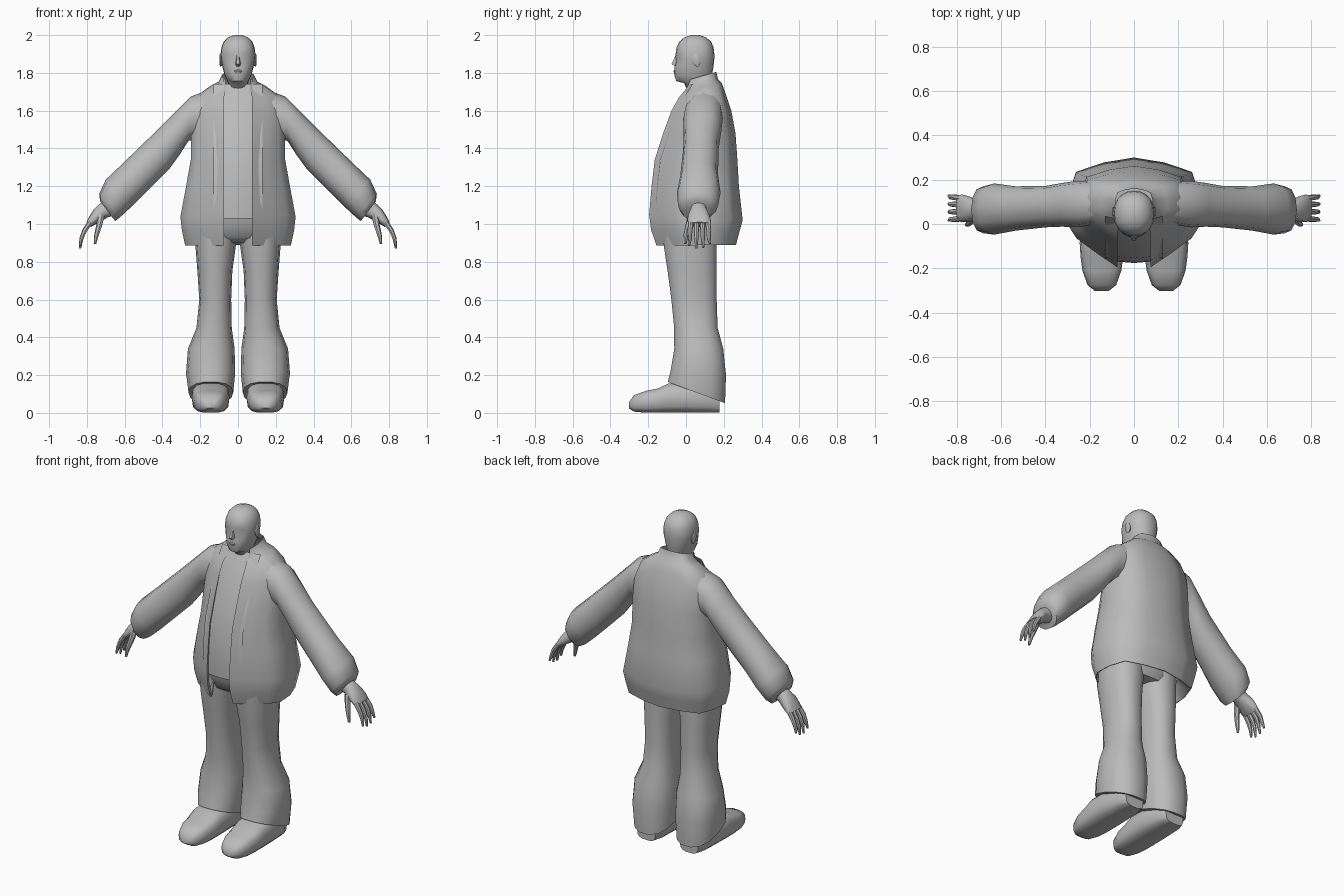
import bpy, bmesh, math
from mathutils import Vector as V

grey = bpy.data.materials.new("plain grey")
grey.diffuse_color = (0.5, 0.5, 0.5, 1)


def loft(name, rings, closed=True, caps=True, mirror=False, angle=50):
    """Skin a list of equal-length point rings."""
    bm = bmesh.new()
    rows = [[bm.verts.new(p) for p in r] for r in rings]
    n = len(rows[0])
    for a, b in zip(rows, rows[1:]):
        for i in range(n if closed else n - 1):
            j = (i + 1) % n
            bm.faces.new((a[i], a[j], b[j], b[i]))
    if caps and closed:
        bm.faces.new(rows[0])
        bm.faces.new(rows[-1])
    bmesh.ops.recalc_face_normals(bm, faces=bm.faces)
    me = bpy.data.meshes.new(name)
    bm.to_mesh(me)
    bm.free()
    me.materials.append(grey)
    ob = bpy.data.objects.new(name, me)
    bpy.context.collection.objects.link(ob)
    if mirror:
        m = ob.modifiers.new("mirror", 'MIRROR')
        m.merge_threshold = 0.001
    bpy.ops.object.select_all(action='DESELECT')
    ob.select_set(True)
    bpy.context.view_layer.objects.active = ob
    bpy.ops.object.shade_smooth_by_angle(angle=math.radians(angle))
    return ob


def ring(c, a, b, n=14, p=1.0):
    """Ellipse around c with half axes a and b; p below 1 makes it boxier."""
    pts = []
    for i in range(n):
        t = 2 * math.pi * i / n
        co, si = math.cos(t), math.sin(t)
        pts.append(V(c) + V(a) * math.copysign(abs(co) ** p, co)
                   + V(b) * math.copysign(abs(si) ** p, si))
    return pts


def level(zf, zb, x0, x1, y0, y1, n=14, p=0.85):
    """Roughly horizontal ring, with its own height at front and back."""
    return ring(((x0 + x1) / 2, (y0 + y1) / 2, (zf + zb) / 2),
                ((x1 - x0) / 2, 0, 0), (0, (y1 - y0) / 2, (zb - zf) / 2), n, p)


def across(xt, zt, xb, zb, y0, y1, n=12, p=0.9):
    """Limb ring given by its top point, bottom point and depth."""
    return ring(((xt + xb) / 2, (y0 + y1) / 2, (zt + zb) / 2),
                ((xt - xb) / 2, 0, (zt - zb) / 2), (0, (y1 - y0) / 2, 0), n, p)


def tube(name, pts, radii, n=7):
    """Tapered round tube along a path, mirrored to both sides."""
    pts = [V(p) for p in pts]
    rings = []
    for i, p in enumerate(pts):
        d = (pts[min(i + 1, len(pts) - 1)] - pts[max(i - 1, 0)]).normalized()
        u = d.cross(V((0, 1, 0))).normalized()
        rings.append(ring(p, u * radii[i], d.cross(u) * radii[i], n))
    loft(name, rings, mirror=True)


# Jacket: one open half, mirrored (front z, back z, half width, front y, back y)
JACKET = [(.97, .97, .235, -.13, .18), (.885, .89, .275, -.155, .26),
          (.885, .89, .28, -.16, .265), (.97, .96, .297, -.19, .283),
          (1.05, 1.02, .305, -.2, .3), (1.2, 1.2, .275, -.187, .28),
          (1.34, 1.34, .25, -.17, .272), (1.48, 1.48, .25, -.125, .262),
          (1.6, 1.6, .245, -.08, .24), (1.67, 1.69, .215, -.04, .21),
          (1.705, 1.745, .15, -.01, .19), (1.73, 1.765, .105, .008, .17),
          (1.765, 1.805, .085, .02, .16)]


def jacket_ring(zf, zb, w, yf, yb):
    e = .075 if zf < 1.7 else .066
    prof = [(e + .01, .07), (e, .01), (e + (w - e) * .45, .15),
            (e + (w - e) * .8, .27), (w, .41), (w * .98, .64),
            (w * .86, .87), (w * .45, .955), (0, 1)]
    return [V((x, yf + (yb - yf) * t, zf + (zb - zf) * t)) for x, t in prof]


loft("jacket", [jacket_ring(*r) for r in JACKET], closed=False, mirror=True, angle=60)

# Sleeves with a gathered cuff
loft("sleeve", [across(*r) for r in [
    (.14, 1.715, .19, 1.46, .0, .19), (.25, 1.675, .262, 1.44, -.015, .195),
    (.34, 1.585, .31, 1.365, -.012, .185), (.43, 1.495, .365, 1.29, -.015, .172),
    (.6, 1.33, .47, 1.185, -.03, .17), (.7, 1.235, .56, 1.095, -.048, .183),
    (.735, 1.16, .625, 1.035, -.042, .17), (.73, 1.12, .65, 1.015, -.02, .14)]],
    mirror=True)

# Shirt front: a curved strip behind the jacket opening
loft("shirt", [[V((x, y + .016 + 1.2 * x * x, z)) for x in (-.13, -.07, 0, .07, .13)]
               for z, y in [(1.03, -.13), (1.03, -.19), (1.12, -.192), (1.2, -.187),
                            (1.34, -.17), (1.48, -.125), (1.6, -.08), (1.68, -.038),
                            (1.74, .0)]], closed=False)

# Trousers: seat and two flared legs
loft("trouser_seat", [level(*r) for r in [
    (.9, .9, -.16, .16, -.07, .15), (.93, .93, -.215, .215, -.115, .165),
    (1.0, 1.0, -.235, .235, -.145, .175), (1.08, 1.08, -.235, .235, -.165, .175)]])
loft("trouser_leg", [level(*r) for r in [
    (1.0, 1.0, .0, .23, -.13, .165), (.88, .88, .012, .225, -.12, .165),
    (.75, .75, .03, .215, -.1, .165), (.6, .6, .036, .205, -.08, .165),
    (.45, .45, .033, .22, -.065, .17), (.34, .34, .018, .265, -.065, .2),
    (.22, .2, .015, .275, -.085, .215), (.165, .05, .025, .262, -.1, .21)]],
    mirror=True)

# Shoes: (y, half width, sole z, top z)
loft("shoe", [ring((.145, y, (b + t) / 2), (w, 0, 0), (0, 0, (t - b) / 2), 14, .65)
              for y, w, b, t in [
    (-.303, .03, .025, .055), (-.275, .065, .006, .095), (-.21, .088, 0, .118),
    (-.15, .096, 0, .13), (-.09, .1, 0, .158), (.0, .098, 0, .16),
    (.12, .09, 0, .14), (.178, .062, 0, .1)]], mirror=True)

# Head with neck; eye sockets are pressed into the front of two rings
HEAD = [(1.66, .055, .03, .13), (1.745, .052, -.01, .125), (1.757, .056, -.052, .13),
        (1.79, .072, -.062, .138), (1.835, .083, -.06, .146), (1.875, .091, -.056, .15),
        (1.9, .092, -.055, .15), (1.935, .088, -.05, .146), (1.965, .076, -.036, .133),
        (1.987, .055, -.01, .108), (2.0, .022, .025, .072)]
head = loft("head", [level(z, z, -w, w, a, b, 20, .9) for z, w, a, b in HEAD])
for v in head.data.vertices:
    if 1.87 < v.co.z < 1.88 and .02 < abs(v.co.x) < .06 and v.co.y < 0:
        v.co.y += .009

# Nose and brow bridge
loft("nose", [[V((-w, -.045, z)), V((-w * .5, y, z)), V((w * .5, y, z)), V((w, -.045, z))]
              for z, w, y in [(1.897, .009, -.054), (1.868, .013, -.066),
                              (1.848, .018, -.076), (1.834, .014, -.06)]])

# Lips
loft("lips", [level(z, z, -w, w, y, -.04, 8) for z, w, y in [
    (1.818, .01, -.06), (1.81, .024, -.066), (1.802, .02, -.064), (1.793, .012, -.06)]])

# Ears
loft("ear", [ring((x, .055, 1.868), (0, r * .021, r * .006), (0, -r * .008, r * .036), 10)
             for x, r in [(.082, .75), (.093, 1), (.097, .8)]], mirror=True)

# Hands
loft("palm", [across(*r) for r in [
    (.705, 1.125, .655, 1.045, .025, .11), (.735, 1.105, .69, 1.035, .022, .11),
    (.765, 1.075, .725, 1.015, .01, .125), (.79, 1.035, .76, .995, .008, .133),
    (.803, 1.01, .777, .985, .012, .13)]], mirror=True)
for name, y0, y1, tip in [("index_finger", .026, .016, .885),
                          ("middle_finger", .056, .054, .87),
                          ("ring_finger", .086, .092, .875),
                          ("little_finger", .114, .128, .895)]:
    k = (y0 + y1) / 2
    tube(name, [(.78, y0, 1.01), (.812, k, .965), (.828, k, .925), (.836, y1, tip)],
         [.015, .013, .011, .006])
tube("thumb", [(.725, .03, 1.045), (.735, .012, .99), (.748, .0, .945), (.757, -.004, .895)],
     [.02, .016, .013, .007])
